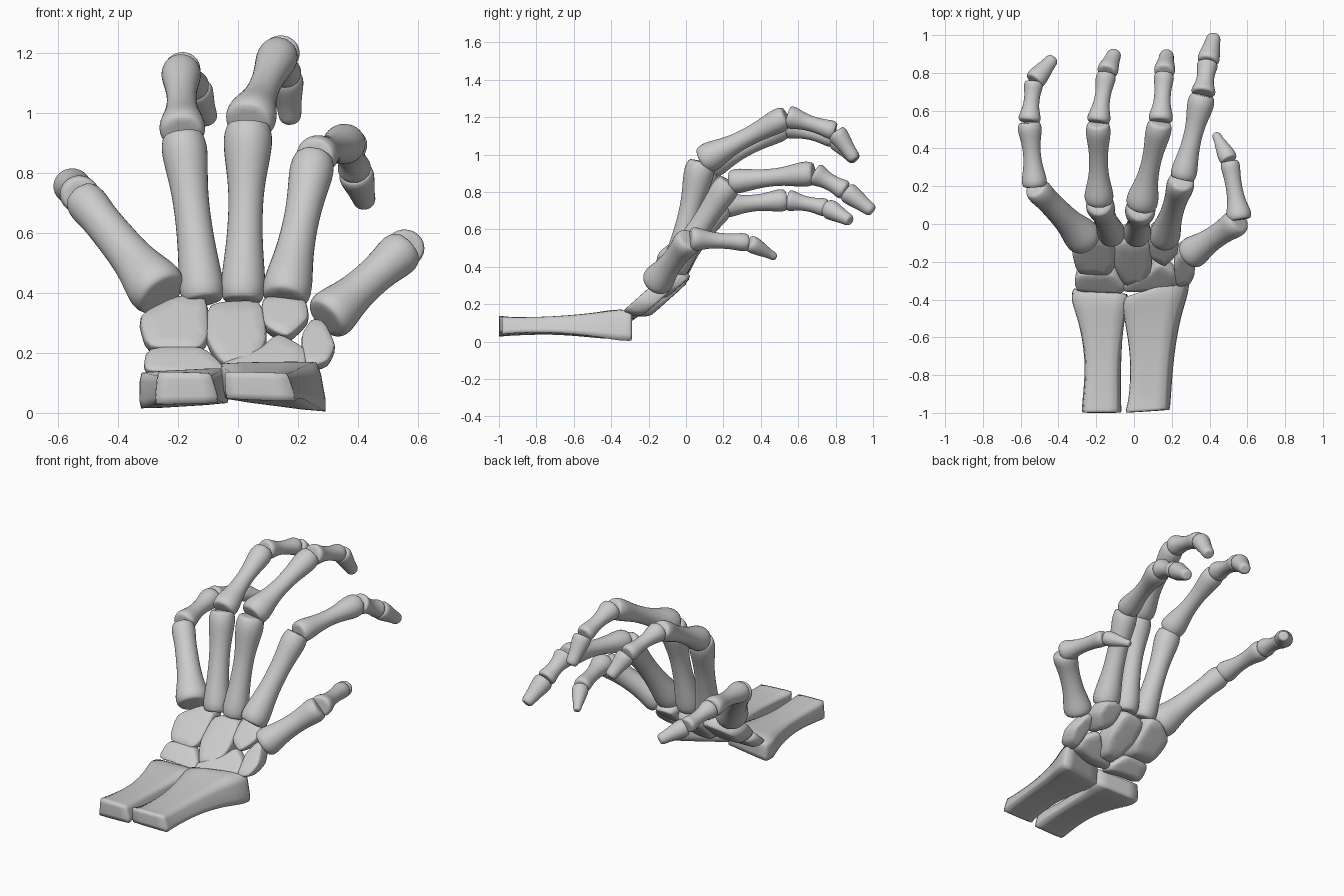
import bpy, bmesh, math
from mathutils import Vector

if "Cube" in bpy.data.objects:
    bpy.data.objects.remove(bpy.data.objects["Cube"])


def finish(name, rings, crease=0.0, end_crease=0.0):
    """Skin a list of point rings, cap the ends and smooth the result."""
    bm = bmesh.new()
    layer = bm.edges.layers.float.new("crease_edge")
    loops = [[bm.verts.new(p) for p in ring] for ring in rings]
    n = len(loops[0])
    for a, b in zip(loops, loops[1:]):
        for i in range(n):
            j = (i + 1) % n
            bm.faces.new((a[i], a[j], b[j], b[i]))
    bm.faces.new(loops[0][::-1])
    bm.faces.new(loops[-1])
    for a, b in zip(loops, loops[1:]):
        for i in range(n):
            bm.edges.get((a[i], b[i]))[layer] = crease
    for ring in (loops[0], loops[-1]):
        for i in range(n):
            bm.edges.get((ring[i], ring[(i + 1) % n]))[layer] = end_crease
    bmesh.ops.recalc_face_normals(bm, faces=bm.faces)
    mesh = bpy.data.meshes.new(name)
    bm.to_mesh(mesh)
    bm.free()
    ob = bpy.data.objects.new(name, mesh)
    bpy.context.collection.objects.link(ob)
    sub = ob.modifiers.new("smooth", 'SUBSURF')
    sub.levels = sub.render_levels = 2
    for p in mesh.polygons:
        p.use_smooth = True
    return ob


def long_bone(name, p0, p1, base, mid, head, flat=1.0, tip=False):
    """Waisted bone; base, mid and head are full widths."""
    p0, p1 = Vector(p0), Vector(p1)
    d = (p1 - p0).normalized()
    side = Vector((1, 0, 0))
    side = (side - d * side.dot(d)).normalized()
    up = side.cross(d)
    p0, p1 = p0 + d * 0.002, p1 - d * 0.002
    prof = [(0, base * .84), (.05, base * 1.02), (.15, base * .98), (.34, mid * 1.05), (.6, mid * .98),
            (.78, head * .9), (.92, head * 1.04), (1, head * .84)]
    if tip:
        prof = [(0, base * .85), (.1, base * 1.02), (.28, base * .95), (.55, mid),
                (.78, head * 1.1), (.93, head * 1.05), (1, head * .7)]
    rings = []
    for t, w in prof:
        c = p0.lerp(p1, t)
        ring = []
        for k in range(8):
            a = math.pi * (k + .5) / 4
            ring.append(c + side * (math.cos(a) * w * .565) + up * (math.sin(a) * w * .565 * flat))
        rings.append(ring)
    return finish(name, rings, 0.0, 0.4)


# fingers and thumb: joint positions, then base/mid/head widths of each bone
DIGITS = {
    "little": ([(-.25, -.09, .39), (-.525, .195, .725), (-.555, .54, .758), (-.53, .755, .715), (-.425, .88, .645)],
               [(.19, .13, .135), (.13, .09, .125), (.115, .08, .10), (.11, .085, .065)]),
    "ring": ([(-.115, -.06, .37), (-.185, .11, .93), (-.19, .535, 1.15), (-.145, .80, 1.085), (-.10, .91, .97)],
             [(.145, .115, .15), (.15, .095, .13), (.12, .08, .105), (.11, .085, .07)]),
    "middle": ([(.015, -.06, .37), (.035, .085, .965), (.14, .54, 1.205), (.16, .80, 1.125), (.175, .905, .97)],
               [(.145, .11, .16), (.165, .10, .135), (.125, .085, .105), (.11, .085, .07)]),
    "index": ([(.155, -.085, .375), (.255, .235, .855), (.365, .685, .90), (.39, .855, .805), (.425, 1.0, .695)],
              [(.16, .115, .145), (.135, .095, .14), (.125, .09, .11), (.115, .09, .07)]),
    "thumb": ([(.29, -.165, .31), (.56, .02, .55), (.505, .335, .53), (.43, .48, .45)],
              [(.165, .12, .145), (.13, .085, .10), (.095, .07, .045)]),
}
for digit, (pts, widths) in DIGITS.items():
    parts = ["metacarpal", "proximal_bone", "middle_bone", "tip_bone"]
    if digit == "thumb":
        parts.pop(2)
    for i, part in enumerate(parts):
        long_bone(f"{digit}_{part}", pts[i], pts[i + 1], *widths[i],
                  flat=1.0 if i == 0 else 0.95, tip=part == "tip_bone")


def forearm_bone(name, sections):
    """Each section: y at left, y at right, four (x, z) corners."""
    rings = []
    for ya, yb, q in sections:
        ys = (ya, yb, yb, ya)
        rings.append([(x, y, z) for (x, z), y in zip(q, ys)])
    return finish(name, rings, 0.55, 0.75)


forearm_bone("radius", [
    (-1.0, -.985, [(-.05, .14), (.165, .135), (.195, .035), (-.045, .045)]),
    (-.93, -.93, [(-.025, .125), (.165, .13), (.20, .045), (-.025, .05)]),
    (-.70, -.70, [(-.015, .13), (.175, .135), (.215, .05), (-.01, .06)]),
    (-.50, -.48, [(-.055, .15), (.215, .155), (.255, .025), (-.045, .05)]),
    (-.42, -.36, [(-.065, .17), (.265, .175), (.30, .0), (-.055, .045)]),
    (-.385, -.285, [(-.045, .165), (.27, .17), (.30, .0), (-.04, .045)])])
forearm_bone("ulna", [
    (-1.0, -1.0, [(-.27, .14), (-.09, .135), (-.06, .03), (-.28, .025)]),
    (-.93, -.93, [(-.265, .13), (-.09, .13), (-.065, .045), (-.275, .03)]),
    (-.72, -.72, [(-.245, .12), (-.095, .12), (-.065, .05), (-.255, .04)]),
    (-.50, -.50, [(-.295, .13), (-.06, .14), (-.05, .03), (-.295, .02)]),
    (-.41, -.42, [(-.335, .14), (-.035, .155), (-.025, .03), (-.335, .01)]),
    (-.34, -.37, [(-.32, .125), (-.04, .145), (-.03, .035), (-.325, .015)])])


def wrist_bone(name, outline, depth, shrink=0.82):
    """Front outline in x, z laid on the sloping back of the wrist."""
    n = len(outline)
    cx, cz = (sum(p[k] for p in outline) / n for k in (0, 1))
    rings = []
    for t, s in ((0, .99), (.3, 1.07), (.7, 1.02), (1, shrink)):
        ring = []
        for x, z in outline:
            x, z = cx + (x - cx) * s, cz + (z - cz) * s
            y = -.33 + 1.12 * (z - .17)
            ring.append((x, y + depth * .8 * t, z - depth * .28 * t))
        rings.append(ring)
    return finish(name, rings, 0.35, 0.45)


# wrist bones
wrist_bone("wrist_outer_lower", [(-.30, .22), (-.12, .225), (-.05, .16), (-.06, .13), (-.18, .14), (-.31, .14)], .10)
wrist_bone("wrist_outer_upper", [(-.33, .33), (-.20, .395), (-.105, .39), (-.10, .26), (-.13, .215), (-.30, .22)], .15)
wrist_bone("wrist_centre", [(-.10, .37), (.08, .38), (.095, .25), (.055, .165), (-.05, .165), (-.105, .25)], .16)
wrist_bone("wrist_inner_lower", [(.07, .21), (.13, .27), (.22, .22), (.23, .165), (.10, .14), (-.06, .14), (-.05, .17)], .10)
wrist_bone("wrist_inner_upper", [(.08, .385), (.15, .40), (.225, .38), (.235, .32), (.165, .255), (.085, .295)], .14)
wrist_bone("wrist_thumb_side", [(.245, .315), (.285, .31), (.325, .23), (.30, .175), (.225, .155), (.21, .26)], .12)
